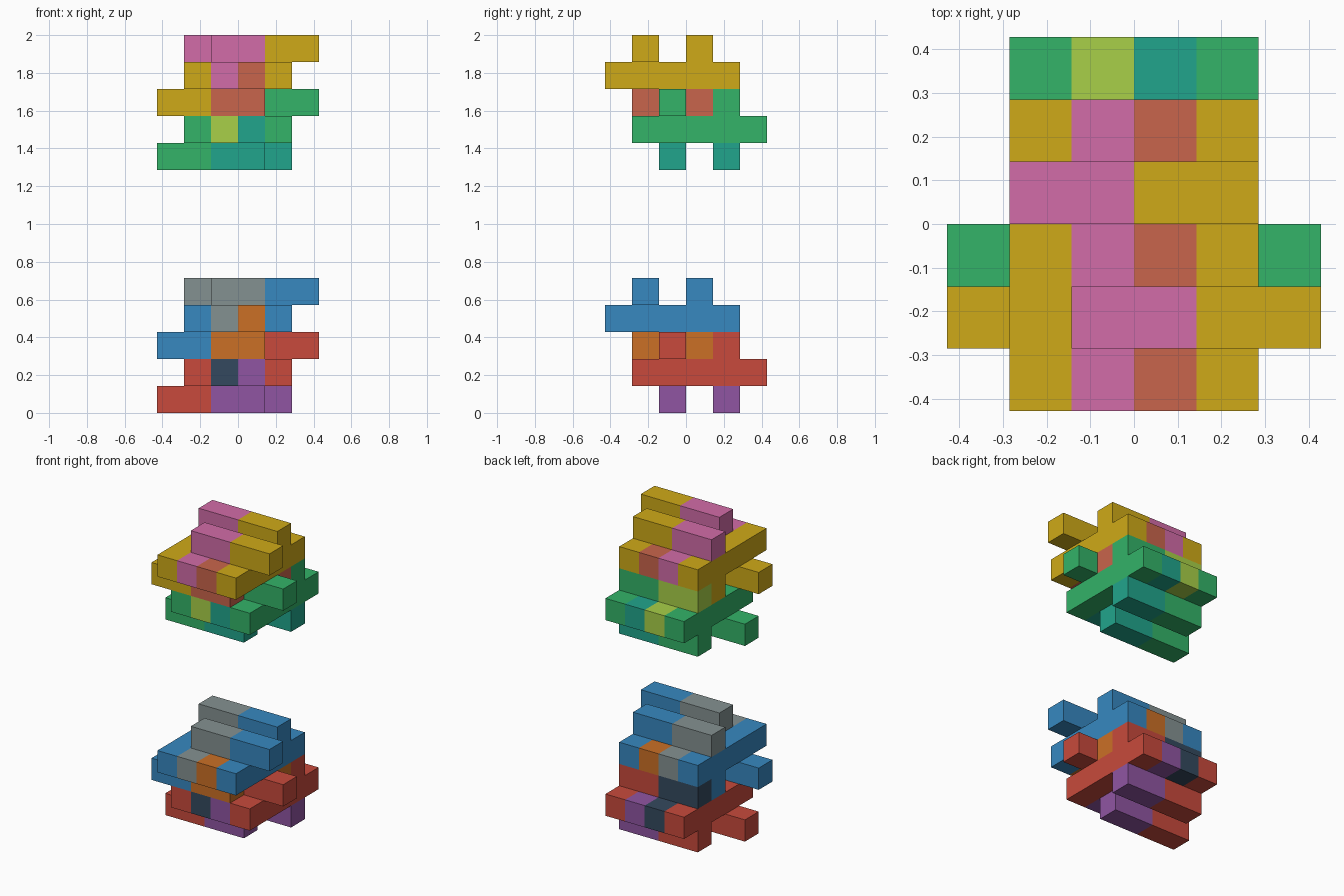
import bpy
import bmesh
from mathutils import Vector

if "Cube" in bpy.data.objects:
    bpy.data.objects.remove(bpy.data.objects["Cube"])

U = 1 / 7  # edge of one grid cell


def material(name, hex_code):
    def linear(c):
        return c / 12.92 if c <= 0.04045 else ((c + 0.055) / 1.055) ** 2.4
    mat = bpy.data.materials.new(name)
    rgb = [linear(int(hex_code[i:i + 2], 16) / 255) for i in (0, 2, 4)]
    mat.diffuse_color = (*rgb, 1)
    mat.use_nodes = True
    mat.node_tree.nodes["Principled BSDF"].inputs["Base Color"].default_value = mat.diffuse_color
    return mat


def piece_cells(s):
    """Five-cell bar along y with two bent hooks; s=1 hooks below, s=-1 above."""
    cells = {(0, y, 0) for y in range(-2, 3)}
    for y in (-1, 1):
        cells |= {(0, y, -s), (s * y, y, -s)}
    return cells


def piece_mesh(name, cells):
    """Skin the outside of a set of cells and merge flat regions."""
    bm = bmesh.new()
    for cell in cells:
        for axis in range(3):
            for sign in (-1, 1):
                near = list(cell)
                near[axis] += sign
                if tuple(near) in cells:
                    continue
                n, a, b = Vector(), Vector(), Vector()
                n[axis] = sign / 2
                a[(axis + 1) % 3] = 0.5
                b[(axis + 2) % 3] = sign / 2
                mid = Vector(cell) + n
                corners = (mid - a - b, mid + a - b, mid + a + b, mid - a + b)
                bm.faces.new([bm.verts.new(p * U) for p in corners])
    bmesh.ops.remove_doubles(bm, verts=bm.verts, dist=U / 100)
    bmesh.ops.dissolve_limit(bm, angle_limit=0.02, verts=bm.verts, edges=bm.edges)
    mesh = bpy.data.meshes.new(name)
    bm.to_mesh(mesh)
    bm.free()
    return mesh


def add_layer(label, y, z, outer, lower, upper):
    """Four interlocking pieces side by side, hooks alternating down and up."""
    parts = (("left_piece", -2, 1, outer), ("inner_left_piece", -1, -1, upper),
             ("inner_right_piece", 0, 1, lower), ("right_piece", 1, -1, outer))
    for part, x, s, mat in parts:
        name = f"{label}_{part}"
        mesh = piece_mesh(name, piece_cells(s))
        mesh.materials.append(mat)
        obj = bpy.data.objects.new(name, mesh)
        obj.location = ((x + 0.5) * U, (y + 0.5) * U, (z + 0.5) * U)
        bpy.context.collection.objects.link(obj)


red, purple, navy = (material("red", "C84A3C"), material("purple", "9055A2"),
                     material("navy", "34495E"))
blue, orange, grey = (material("blue", "3788C0"), material("orange", "CB7026"),
                      material("grey", "849191"))
green, teal, lime = (material("green", "33B368"), material("teal", "21A58C"),
                     material("lime", "A8D048"))
yellow, coral, pink = (material("yellow", "CFAA18"), material("coral", "C9654C"),
                       material("pink", "D26CA8"))

# Lower block: two layers, the upper one shifted forward one cell
add_layer("lower_block_base", 0, 1, red, purple, navy)
add_layer("lower_block_top", -1, 3, blue, orange, grey)

# Floating upper block repeats it in other colours
add_layer("upper_block_base", 0, 10, green, teal, lime)
add_layer("upper_block_top", -1, 12, yellow, coral, pink)
